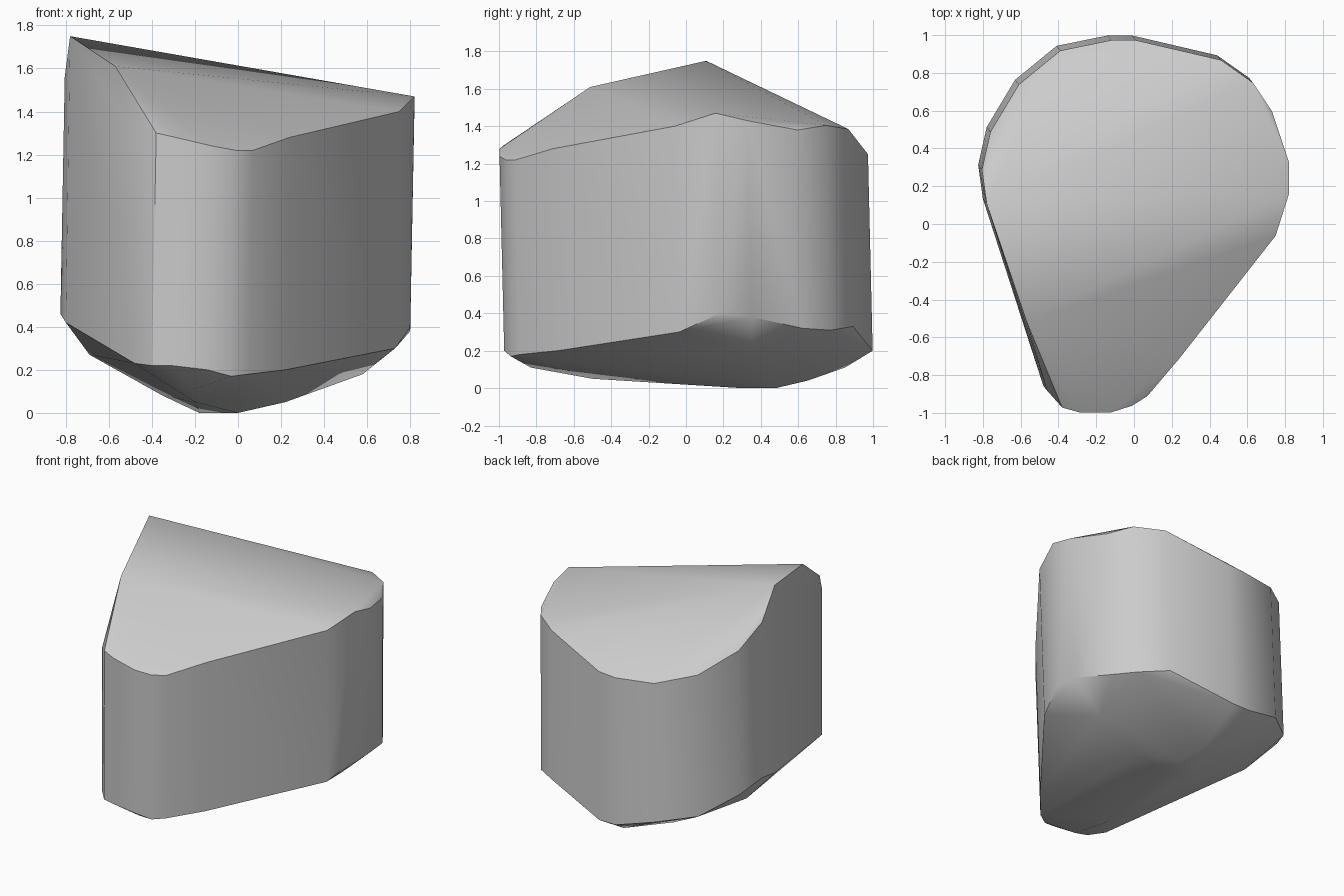
import bpy
import bmesh
import math
from mathutils import Vector

# Remove the default object
default_cube = bpy.data.objects.get("Cube")
if default_cube:
    bpy.data.objects.remove(default_cube, do_unlink=True)


def make_material(name, colour):
    """One flat colour for viewport and render."""
    material = bpy.data.materials.new(name)
    material.use_nodes = True
    material.diffuse_color = colour
    shader = material.node_tree.nodes["Principled BSDF"]
    shader.inputs["Base Color"].default_value = colour
    return material


def make_hull(name, points, material):
    """Wrap a convex skin around the guide points."""
    mesh = bpy.data.meshes.new(name)
    builder = bmesh.new()
    for point in points:
        builder.verts.new(point)
    result = bmesh.ops.convex_hull(builder, input=builder.verts[:], use_existing_faces=False)
    unused = {item for key in ("geom_interior", "geom_unused") for item in result[key]
              if isinstance(item, bmesh.types.BMVert)}
    bmesh.ops.delete(builder, geom=list(unused), context="VERTS")
    bmesh.ops.recalc_face_normals(builder, faces=builder.faces[:])
    builder.to_mesh(mesh)
    builder.free()
    mesh.materials.append(material)
    hull = bpy.data.objects.new(name, mesh)
    bpy.context.collection.objects.link(hull)
    return hull


def smooth_soft_edges(target, degrees):
    """Smooth the rounded wall and keep the rims crisp."""
    bpy.ops.object.select_all(action="DESELECT")
    target.select_set(True)
    bpy.context.view_layer.objects.active = target
    bpy.ops.object.shade_smooth_by_angle(angle=math.radians(degrees))


# Teardrop wall: x, y, height of upper rim, height of lower rim
wall_outline = [
    (.81, .17, 1.47, .4), (.74, -.05, 1.4, .3), (.23, -.7, 1.28, .2),
    (.06, -.9, 1.22, .18), (-.02, -.95, 1.22, .17), (-.13, -.985, 1.24, .2),
    (-.3, -.985, 1.28, .22), (-.39, -.96, 1.3, .22), (-.47, -.87, 1.27, .23),
    (-.58, -.5, 1.61, .3), (-.79, .12, 1.75, .42), (-.815, .3, 1.56, .46),
    (-.77, .5, 1.42, .4), (-.62, .75, 1.3, .3), (-.4, .93, 1.25, .27),
    (-.13, .985, 1.24, .2), (0, .985, 1.25, .2), (.45, .88, 1.385, .33),
    (.62, .76, 1.405, .31), (.72, .61, 1.38, .32), (.81, .34, 1.43, .38),
]

# Shallow rounded underside
underside = [
    (-.18, .4, 0), (0, .48, 0), (0, .3, 0), (.22, .3, .05),
    (-.35, .4, .08), (-.2, -.5, .05), (-.2, -.83, .11), (-.05, .65, .04),
    (-.1, .85, .11), (.58, .35, .18), (-.69, .3, .27),
]

# The wall leans slightly between the two rims
upper_lean = Vector((.01, -.012, 0))
lower_lean = Vector((-.01, .013, 0))
guide_points = [Vector(point) for point in underside]
for x, y, top, bottom in wall_outline:
    guide_points.append(Vector((x, y, top)) + upper_lean)
    guide_points.append(Vector((x, y, bottom)) + lower_lean)

stone_grey = make_material("stone grey", (.6, .6, .6, 1))
stone_block = make_hull("stone_block", guide_points, stone_grey)
smooth_soft_edges(stone_block, 30)
